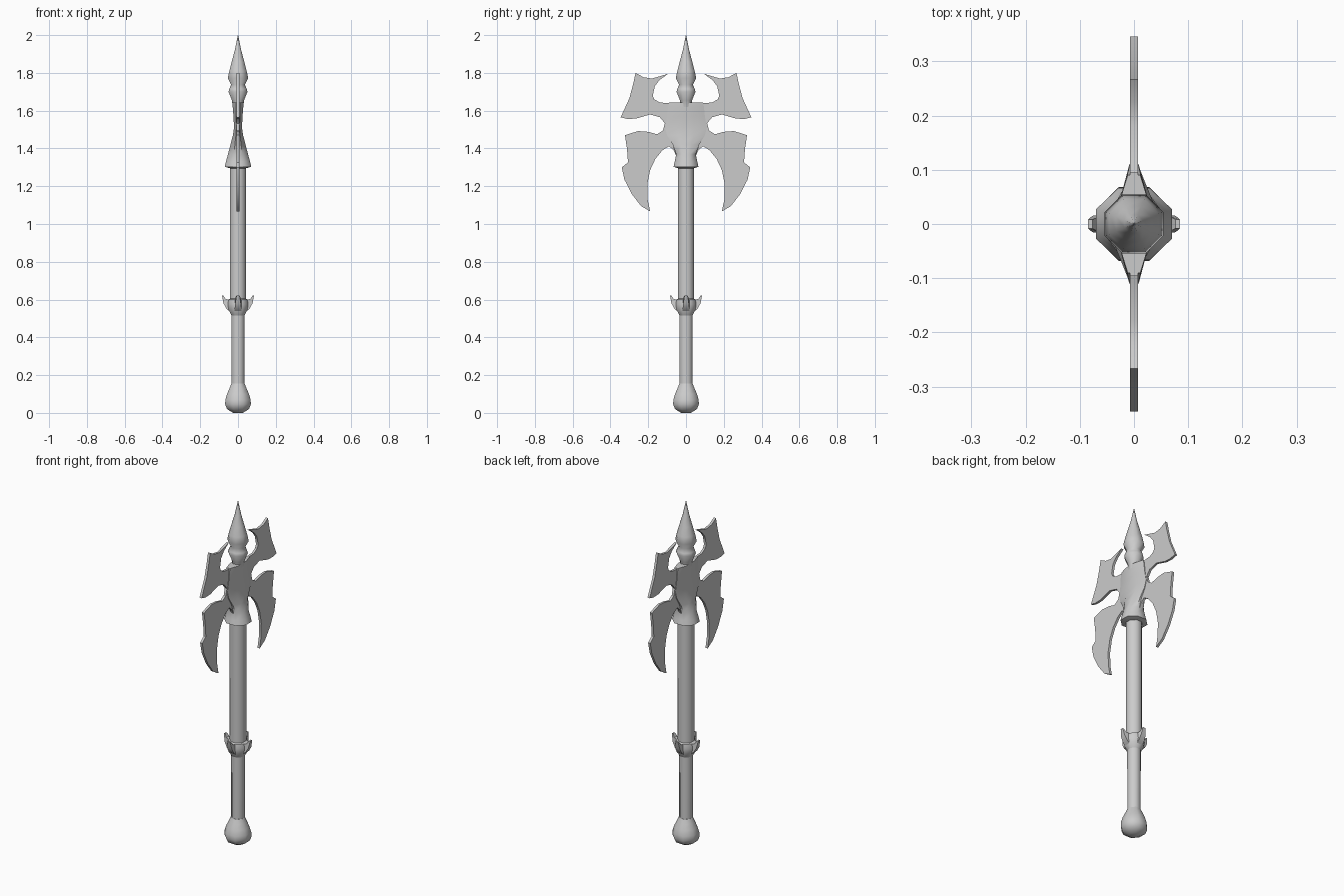
import bpy, bmesh
from math import cos, sin, pi

if "Cube" in bpy.data.objects:
    bpy.data.objects.remove(bpy.data.objects["Cube"])

K = cos(pi / 8)


def finish(name, bm, angle=40):
    bmesh.ops.recalc_face_normals(bm, faces=bm.faces)
    me = bpy.data.meshes.new(name)
    bm.to_mesh(me)
    bm.free()
    ob = bpy.data.objects.new(name, me)
    bpy.context.collection.objects.link(ob)
    bpy.context.view_layer.objects.active = ob
    ob.select_set(True)
    bpy.ops.object.shade_smooth_by_angle(angle=angle * pi / 180)
    ob.select_set(False)
    return ob


def loft(name, rings, angle=50):
    """Eight-sided loft; each ring is (z, half width x, half width y)."""
    bm = bmesh.new()
    loops = []
    for z, a, b in rings:
        loops.append([bm.verts.new((a / K * cos(pi / 8 + i * pi / 4),
                                    b / K * sin(pi / 8 + i * pi / 4), z)) for i in range(8)])
    for lo, hi in zip(loops, loops[1:]):
        for i in range(8):
            j = (i + 1) % 8
            bm.faces.new((lo[i], lo[j], hi[j], hi[i]))
    bm.faces.new(loops[0][::-1])
    bm.faces.new(loops[-1])
    return finish(name, bm, angle)


def lathe(name, profile, angle=50):
    return loft(name, [(z, r, r) for r, z in profile], angle)


# Pommel, grip and shaft
lathe("pommel", [(.025, 0), (.058, .02), (.068, .045), (.067, .07), (.058, .1),
                 (.045, .13), (.035, .155)])
lathe("grip", [(.034, .14), (.035, .54)])
lathe("shaft", [(.042, .54), (.042, 1.32)])

# Collar with four upturned claws
lathe("collar", [(.034, .515), (.05, .545), (.054, .575), (.05, .6), (.041, .605)])
claw = [(.035, .53, .02), (.06, .55, .018), (.077, .58, .015), (.085, .622, .008),
        (.077, .622, .008), (.066, .603, .014), (.035, .598, .02)]
for k in range(4):
    c, s = cos(k * pi / 2), sin(k * pi / 2)
    bm = bmesh.new()
    sides = [[bm.verts.new((r * c - t * w * s, r * s + t * w * c, z)) for r, z, w in claw]
             for t in (-1, 1)]
    n = len(claw)
    for i in range(n):
        j = (i + 1) % n
        bm.faces.new((sides[0][i], sides[0][j], sides[1][j], sides[1][i]))
    bm.faces.new(sides[0][::-1])
    bm.faces.new(sides[1])
    finish("collar_claw", bm)

# Flared socket that flattens into the blade root
loft("head_socket", [(1.295, .042, .042), (1.303, .07, .066), (1.33, .064, .06),
                     (1.37, .053, .052), (1.42, .04, .07), (1.47, .027, .1),
                     (1.51, .021, .11), (1.57, .024, .1), (1.62, .028, .095),
                     (1.642, .028, .09)])

# Top spike
lathe("top_spike", [(.028, 1.62), (.032, 1.655), (.05, 1.7), (.046, 1.715), (.037, 1.738),
                    (.054, 1.772), (.046, 1.81), (.033, 1.86), (.017, 1.92), (.001, 2.0)], 60)

# Blade pair outline (y, z), mirrored to the other side
outline = [(.0, 1.642), (.095, 1.64), (.138, 1.643), (.168, 1.66), (.176, 1.68), (.165, 1.73),
           (.14, 1.762), (.095, 1.795), (.18, 1.77), (.225, 1.777), (.267, 1.8), (.28, 1.74),
           (.3, 1.665), (.346, 1.565), (.31, 1.556), (.265, 1.558), (.19, 1.58), (.138, 1.565),
           (.112, 1.533), (.122, 1.495), (.153, 1.475), (.2, 1.488), (.254, 1.492), (.323, 1.47),
           (.312, 1.395), (.307, 1.326), (.34, 1.3), (.326, 1.235), (.288, 1.16), (.238, 1.095),
           (.19, 1.067), (.203, 1.13), (.205, 1.21), (.19, 1.285), (.162, 1.345), (.125, 1.39),
           (.09, 1.412), (.065, 1.39), (.052, 1.36), (.0, 1.36)]
bm = bmesh.new()
face = bm.faces.new([bm.verts.new((-.007, y, z)) for y, z in outline])
ext = bmesh.ops.extrude_face_region(bm, geom=[face], use_keep_orig=True)
for v in ext["geom"]:
    if isinstance(v, bmesh.types.BMVert):
        v.co.x = .007
blades = finish("blades", bm, 35)
mod = blades.modifiers.new("mirror", 'MIRROR')
mod.use_axis = (False, True, False)
